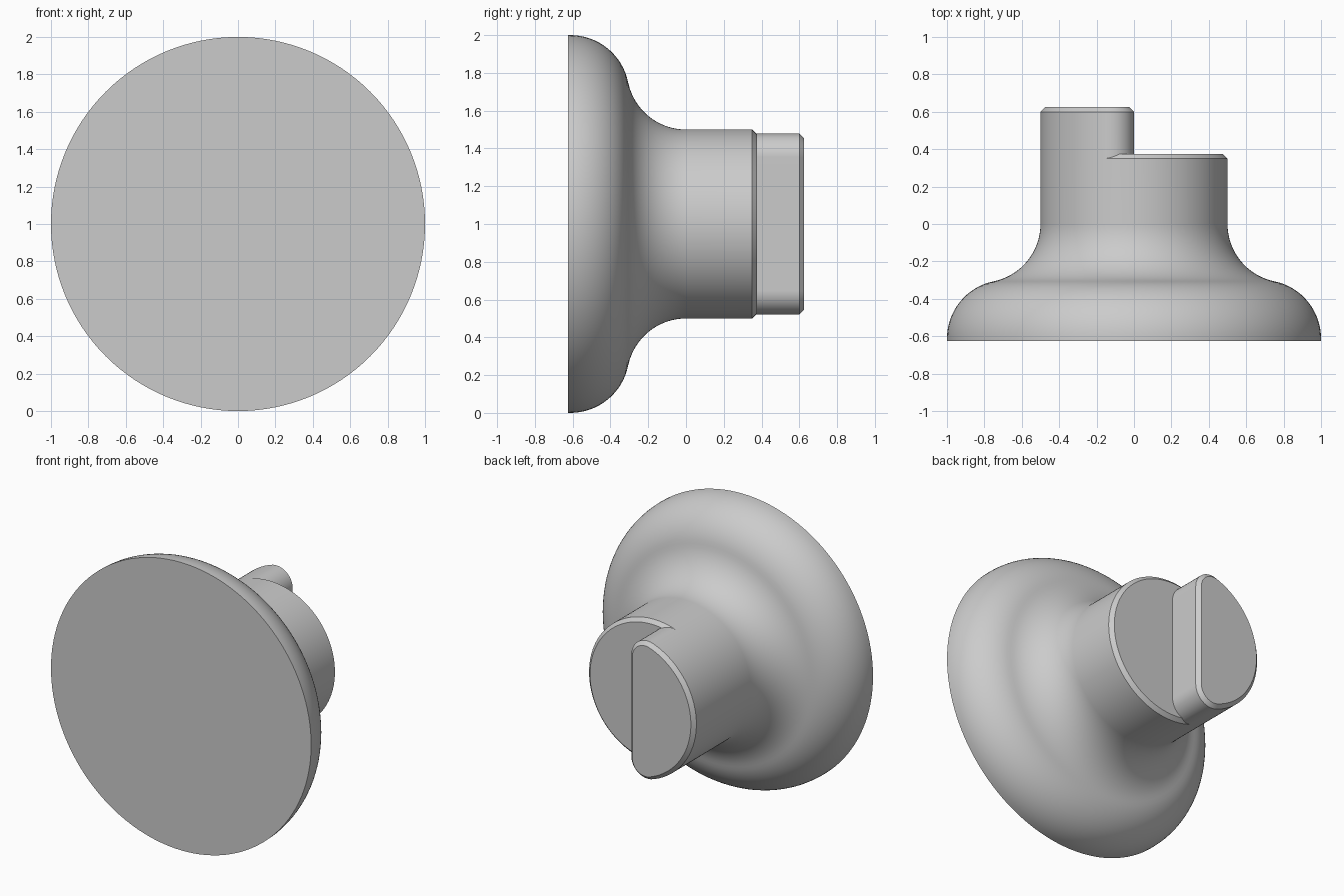
import bpy, bmesh
from math import sin, cos, pi, radians, sqrt, atan2

cube = bpy.data.objects.get("Cube")
if cube:
    bpy.data.objects.remove(cube, do_unlink=True)

SIDES = 128
STEM_R = 0.5
CHAMFER = 0.025
CENTRE_Z = 1.0

grey = bpy.data.materials.new("light grey")
grey.use_nodes = True
colour = (0.6, 0.6, 0.6, 1)
grey.diffuse_color = colour
grey.node_tree.nodes["Principled BSDF"].inputs["Base Color"].default_value = colour


def loft(name, rings):
    """Bridge equal-length (x, y, z) rings and cap both ends."""
    bm = bmesh.new()
    loops = [[bm.verts.new(p) for p in ring] for ring in rings]
    for a, b in zip(loops, loops[1:]):
        for i in range(len(a)):
            j = (i + 1) % len(a)
            bm.faces.new((a[i], a[j], b[j], b[i]))
    bm.faces.new(loops[0])
    bm.faces.new(loops[-1])
    bmesh.ops.recalc_face_normals(bm, faces=bm.faces)
    mesh = bpy.data.meshes.new(name)
    bm.to_mesh(mesh)
    bm.free()
    mesh.materials.append(grey)
    obj = bpy.data.objects.new(name, mesh)
    bpy.context.collection.objects.link(obj)
    return obj


def on_circle(radius, step):
    a = 2 * pi * step / SIDES
    return radius * cos(a), radius * sin(a)


def arc(cr, cy, radius, start, end, steps=16):
    angles = [start + (end - start) * i / steps for i in range(steps + 1)]
    return [(cr + radius * cos(a), cy + radius * sin(a)) for a in angles]


# Turned profile (radius, y): rounded flange, concave neck, chamfered stem
ROUND = 0.3125
turn = atan2(0.6125, 0.125)
profile = [(1, -0.625)]
profile += arc(0.6875, -0.6125, ROUND, 0, turn)
profile += arc(0.8125, 0, ROUND, pi + turn, pi)[1:]
profile += [(STEM_R, 0.35), (STEM_R - CHAMFER, 0.375)]
rings = []
for r, y in profile:
    points = [on_circle(r, k) for k in range(SIDES)]
    rings.append([(x, y, CENTRE_Z + z) for x, z in points])
knob = loft("knob_body", rings)

# Half-round tab section with filleted corners, shrunk by an inset
FILLET = 0.125
fillet_z = sqrt((STEM_R - FILLET) ** 2 - FILLET ** 2)
FIRST = 39


def tab_section(inset, y):
    f = FILLET - inset
    sweep = radians(109.47)
    upper = [(-FILLET + f * cos(sweep * i / 12), fillet_z + f * sin(sweep * i / 12))
             for i in range(12)]
    lower = [(x, -z) for x, z in reversed(upper)]
    back = [on_circle(STEM_R - inset, k) for k in range(FIRST, SIDES - FIRST + 1)]
    return [(x, y, CENTRE_Z + z) for x, z in upper + back + lower]


tab = loft("drive_tab", [tab_section(0, 0.35), tab_section(0, 0.6),
                         tab_section(CHAMFER, 0.625)])

# Fuse the tab onto the stem
bpy.ops.object.select_all(action='DESELECT')
bpy.context.view_layer.objects.active = knob
knob.select_set(True)
union = knob.modifiers.new("fuse_tab", 'BOOLEAN')
union.operation = 'UNION'
union.solver = 'EXACT'
union.object = tab
bpy.ops.object.modifier_apply(modifier=union.name)
bpy.data.objects.remove(tab, do_unlink=True)

# Smooth the turned surfaces, keep chamfers and flats crisp
bpy.ops.object.shade_smooth_by_angle(angle=radians(30))
weighted = knob.modifiers.new("even_flats", 'WEIGHTED_NORMAL')
weighted.keep_sharp = True
